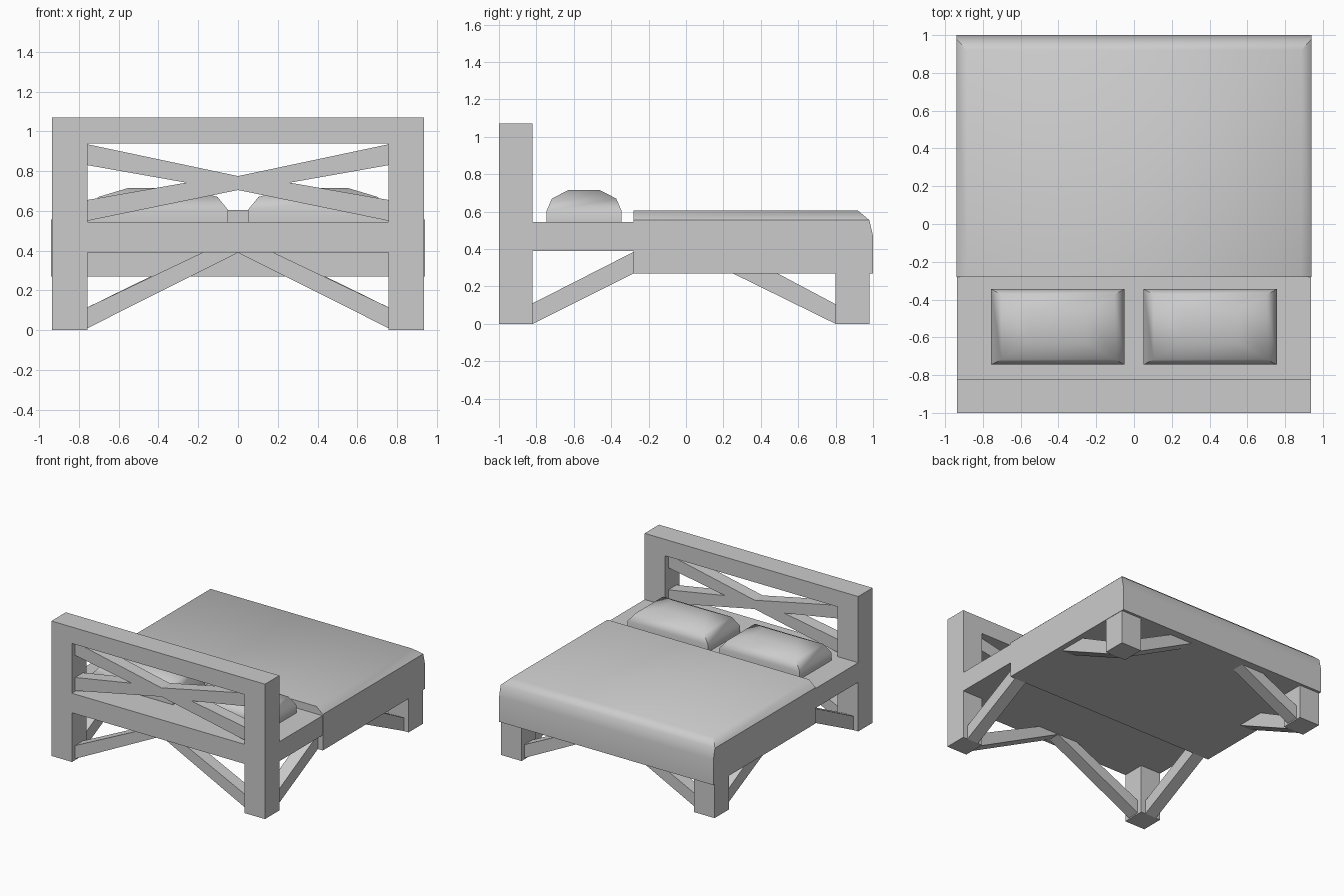
import bpy
import bmesh
from math import radians

cube = bpy.data.objects.get("Cube")
if cube:
    bpy.data.objects.remove(cube, do_unlink=True)

grey = bpy.data.materials.new("plain grey")
grey.use_nodes = True
colour = (0.6, 0.6, 0.6, 1)
grey.diffuse_color = colour
grey.node_tree.nodes["Principled BSDF"].inputs["Base Color"].default_value = colour


def finish(name, bm, smooth=None):
    bmesh.ops.recalc_face_normals(bm, faces=bm.faces)
    mesh = bpy.data.meshes.new(name)
    bm.to_mesh(mesh)
    bm.free()
    mesh.materials.append(grey)
    obj = bpy.data.objects.new(name, mesh)
    bpy.context.collection.objects.link(obj)
    if smooth:
        bpy.ops.object.select_all(action="DESELECT")
        obj.select_set(True)
        bpy.context.view_layer.objects.active = obj
        bpy.ops.object.shade_smooth_by_angle(angle=radians(smooth))
    return obj


def loft(name, rings, smooth=None):
    """Stack rectangles (x0, x1, y0, y1, z) into a closed solid."""
    bm = bmesh.new()
    loops = [[bm.verts.new(p) for p in ((a, c, z), (b, c, z), (b, d, z), (a, d, z))]
             for a, b, c, d, z in rings]
    for low, high in zip(loops, loops[1:]):
        for i in range(4):
            j = (i + 1) % 4
            bm.faces.new((low[i], low[j], high[j], high[i]))
    bm.faces.new(loops[0])
    bm.faces.new(loops[-1])
    return finish(name, bm, smooth)


def box(name, x0, x1, y0, y1, z0, z1):
    return loft(name, [(x0, x1, y0, y1, z0), (x0, x1, y0, y1, z1)])


def plank(name, outline, centre, axis, width=0.1):
    """Extrude an outline of (across, z) points along the x or y axis."""
    def place(u, z, depth):
        return (depth, u, z) if axis == "x" else (u, depth, z)
    bm = bmesh.new()
    near = [bm.verts.new(place(u, z, centre - width / 2)) for u, z in outline]
    far = [bm.verts.new(place(u, z, centre + width / 2)) for u, z in outline]
    bm.faces.new(near)
    bm.faces.new(far)
    for i in range(len(near)):
        j = (i + 1) % len(near)
        bm.faces.new((near[i], near[j], far[j], far[i]))
    return finish(name, bm)


W, IN = 0.937, 0.757      # outer and inner faces of the posts
HEAD, FOOT = -0.91, 0.89  # centre lines of the two ends

# Headboard rails and bed frame
box("headboard_top_rail", -IN, IN, -1, -0.82, 0.94, 1.07)
box("headboard_bottom_rail", -IN, IN, -1, -0.82, 0.39, 0.545)
box("bed_frame", -W, W, -0.82, -0.28, 0.39, 0.545)

# Crossed planks in the headboard
quarter = [(IN, 0.935), (IN, 0.83), (0.26, 0.742), (IN, 0.655), (IN, 0.55)]
cross = [(0, 0.775)] + quarter + [(0, 0.705)] + [(-u, z) for u, z in reversed(quarter)]
plank("headboard_cross", cross, HEAD, "y")

# Posts, legs, braces and pillows on both sides
for side, s in (("left", 1), ("right", -1)):
    x0, x1 = sorted((s * IN, s * W))
    box(side + "_headboard_post", x0, x1, -1, -0.82, 0, 1.07)
    box(side + "_foot_leg", x0, x1, 0.8, 0.98, 0, 0.28)
    mid = (x0 + x1) / 2
    plank(side + "_head_side_brace",
          [(-0.82, 0), (-0.27, 0.275), (-0.27, 0.39), (-0.82, 0.11)], mid, "x")
    plank(side + "_foot_side_brace",
          [(0.8, 0), (0.8, 0.105), (0.48, 0.275), (0.24, 0.275)], mid, "x")
    plank(side + "_head_end_brace",
          [(s * IN, 0.01), (s * IN, 0.115), (s * 0.18, 0.39), (0, 0.39)], HEAD, "y")
    plank(side + "_foot_end_brace",
          [(s * IN, 0.01), (s * IN, 0.115), (s * 0.43, 0.275), (s * 0.23, 0.275)], FOOT, "y")
    cx, cy = s * 0.403, -0.545
    loft(side + "_pillow",
         [(cx - a, cx + a, cy - b, cy + b, z) for a, b, z in
          ((0.353, 0.2, 0.54), (0.353, 0.2, 0.605), (0.3, 0.172, 0.67), (0.15, 0.085, 0.715))],
         50)

# Blanket-covered mattress with softened sides and foot
loft("blanket",
     [(-x, x, -0.28, y, z) for x, y, z in
      ((0.94, 1, 0.27), (0.94, 1, 0.47), (0.94, 0.98, 0.555), (0.885, 0.92, 0.605))],
     45)
